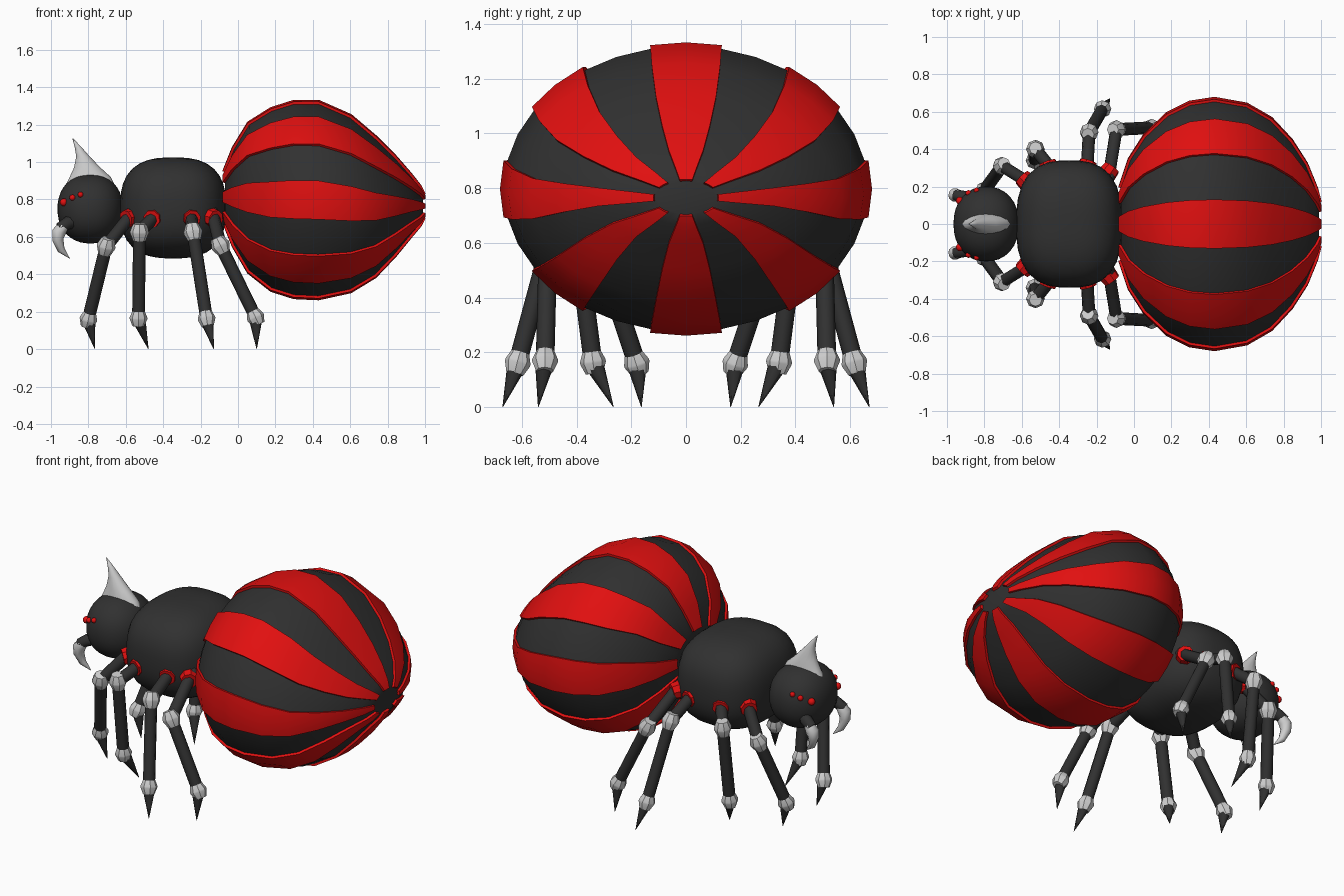
import bpy, bmesh, math
from mathutils import Vector

if "Cube" in bpy.data.objects:
    bpy.data.objects.remove(bpy.data.objects["Cube"])


def material(name, rgb):
    m = bpy.data.materials.new(name)
    m.diffuse_color = (*rgb, 1)
    m.use_nodes = True
    m.node_tree.nodes["Principled BSDF"].inputs["Base Color"].default_value = m.diffuse_color
    return m


BLACK = material("charcoal black", (0.03, 0.03, 0.03))
RED = material("bright red", (0.75, 0.005, 0.005))
WHITE = material("bone white", (0.62, 0.62, 0.62))


def finish(name, bm, mats, angle=40):
    bmesh.ops.recalc_face_normals(bm, faces=bm.faces[:])
    me = bpy.data.meshes.new(name)
    bm.to_mesh(me)
    bm.free()
    for m in mats:
        me.materials.append(m)
    me.shade_smooth()
    me.set_sharp_from_angle(angle=math.radians(angle))
    ob = bpy.data.objects.new(name, me)
    bpy.context.collection.objects.link(ob)
    return ob


def loft(bm, rings):
    """Skin a list of point rings and cap both ends."""
    vs = [[bm.verts.new(p) for p in r] for r in rings]
    n = len(vs[0])
    strips = []
    for a, b in zip(vs, vs[1:]):
        for j in range(n):
            k = (j + 1) % n
            strips.append((j, bm.faces.new((a[j], a[k], b[k], b[j]))))
    bm.faces.new(vs[0])
    bm.faces.new(vs[-1])
    return strips


def tube(name, pts, radii, mat, sides=8, angle=50):
    """Round tube through points with a radius at each."""
    pts = [Vector(p) for p in pts]
    rings = []
    for i, (p, r) in enumerate(zip(pts, radii)):
        d = (pts[min(i + 1, len(pts) - 1)] - pts[max(i - 1, 0)]).normalized()
        u = d.cross(Vector((0, 1, 0.01))).normalized()
        v = d.cross(u)
        rings.append([p + r * (u * math.cos(t) + v * math.sin(t))
                      for t in (2 * math.pi * j / sides for j in range(sides))])
    bm = bmesh.new()
    loft(bm, rings)
    return finish(name, bm, [mat], angle)


def rounded_body(name, c, r, power):
    """Ball pushed towards a box by the given power."""
    bm = bmesh.new()
    bmesh.ops.create_uvsphere(bm, u_segments=32, v_segments=20, radius=1)
    for v in bm.verts:
        k = sum(abs(a) ** power for a in v.co) ** (-1 / power)
        v.co = [c[i] + r[i] * k * v.co[i] for i in range(3)]
    return finish(name, bm, [BLACK], 60)


def joint(name, p, d, r):
    """Faceted white joint, widest in the middle."""
    p, d = Vector(p), Vector(d).normalized()
    tube(name, [p - d * r * 0.9, p - d * r * 0.1, p + d * r * 0.1, p + d * r * 0.9],
         [r * 0.68, r, r, r * 0.68], WHITE, 8, 30)


# Abdomen: x, centre height, half height, half width
profile = [(-0.07, 0.813, 0.15, 0.21), (-0.02, 0.813, 0.275, 0.36),
           (0.06, 0.81, 0.41, 0.485), (0.18, 0.80, 0.495, 0.60),
           (0.30, 0.80, 0.533, 0.66), (0.43, 0.797, 0.536, 0.68),
           (0.60, 0.778, 0.48, 0.65), (0.73, 0.762, 0.385, 0.575),
           (0.837, 0.765, 0.275, 0.46), (0.917, 0.768, 0.18, 0.335),
           (0.97, 0.766, 0.115, 0.205), (0.99, 0.765, 0.075, 0.13)]
LIFT = 0.014
N = 32
bm = bmesh.new()
strips = loft(bm, [[(x, (ry - LIFT) * math.cos(2 * math.pi * j / N),
                     cz + (rz - LIFT) * math.sin(2 * math.pi * j / N)) for j in range(N)]
                   for x, cz, rz, ry in profile])
bmesh.ops.recalc_face_normals(bm, faces=bm.faces[:])
# Raised red stripes, eight round the abdomen
stripe_faces = [f for j, f in strips if j % 4 in (0, 3)]
for f in stripe_faces:
    f.material_index = 1
walls = bmesh.ops.inset_region(bm, faces=stripe_faces, thickness=0, depth=LIFT)
for f in walls["faces"]:
    f.material_index = 1
finish("abdomen", bm, [BLACK, RED], 40)

# Thorax and head
rounded_body("thorax", (-0.347, 0, 0.755), (0.283, 0.34, 0.27), 2.7)
HC, HR = (-0.79, 0, 0.75), (0.175, 0.2, 0.185)
rounded_body("head", HC, HR, 2.2)

# Horn: height, centre x, half length, half width
bm = bmesh.new()
loft(bm, [[(cx + rx * math.cos(t), ry * math.sin(t), z)
           for t in (2 * math.pi * j / 16 for j in range(16))]
          for z, cx, rx, ry in [(0.88, -0.79, 0.13, 0.06), (0.92, -0.79, 0.11, 0.055),
                                (0.97, -0.806, 0.071, 0.045), (1.03, -0.829, 0.036, 0.03),
                                (1.08, -0.855, 0.018, 0.016), (1.127, -0.884, 0.002, 0.002)]])
finish("horn", bm, [WHITE], 60)

# Legs: hip, knee, ankle, tip for one side
legs = {
    "front_leg": [(-0.585, 0.235, 0.70), (-0.705, 0.31, 0.55), (-0.80, 0.18, 0.16), (-0.765, 0.163, 0)],
    "second_leg": [(-0.455, 0.31, 0.70), (-0.527, 0.40, 0.625), (-0.532, 0.34, 0.165), (-0.479, 0.265, 0)],
    "third_leg": [(-0.25, 0.315, 0.70), (-0.24, 0.49, 0.625), (-0.168, 0.615, 0.163), (-0.13, 0.67, 0)],
    "back_leg": [(-0.13, 0.285, 0.70), (-0.094, 0.505, 0.555), (0.094, 0.515, 0.17), (0.10, 0.54, 0)],
}
for s, side in ((1, "left"), (-1, "right")):
    for leg, pts in legs.items():
        hip, knee, ankle, tip = [Vector((x, y * s, z)) for x, y, z in pts]
        n = f"{side}_{leg}"
        up = (knee - hip).normalized()
        tube(n + "_upper", [hip - up * 0.06, knee], [0.034, 0.034], BLACK)
        tube(n + "_lower", [knee, ankle], [0.034, 0.034], BLACK)
        tube(n + "_foot", [ankle, tip], [0.038, 0.001], BLACK)
        joint(n + "_knee", knee, ankle - knee, 0.05)
        joint(n + "_ankle", ankle, ankle - knee, 0.047)
        # Red collar where the leg meets the thorax
        out = Vector((hip.x + 0.347, hip.y, -0.06)).normalized()
        tube(n + "_collar", [hip - out * 0.04, hip + out * 0.022],
             [0.053, 0.047], RED, 8, 30)

    # Fang on a dark stub
    tube(side + "_fang_base", [(-0.85, 0.09 * s, 0.68), (-0.91, 0.145 * s, 0.675),
                               (-0.955, 0.155 * s, 0.645)], [0.035, 0.035, 0.03], BLACK)
    tube(side + "_fang", [(-0.935, 0.152 * s, 0.655), (-0.958, 0.155 * s, 0.625),
                          (-0.963, 0.152 * s, 0.585), (-0.945, 0.14 * s, 0.53),
                          (-0.90, 0.125 * s, 0.485)],
         [0.03, 0.037, 0.03, 0.02, 0.001], WHITE, 10)

    # Three small eyes set on the head surface
    for i, (x, z, r) in enumerate([(-0.842, 0.826, 0.015), (-0.885, 0.81, 0.016),
                                   (-0.931, 0.785, 0.021)]):
        a, b = abs(x - HC[0]) / HR[0], abs(z - HC[2]) / HR[2]
        y = HR[1] * (1 - a ** 2.2 - b ** 2.2) ** (1 / 2.2)
        bm = bmesh.new()
        bmesh.ops.create_uvsphere(bm, u_segments=12, v_segments=8, radius=r)
        bmesh.ops.translate(bm, verts=bm.verts[:], vec=(x, y * s, z))
        finish(f"{side}_eye_{i + 1}", bm, [RED], 60)
